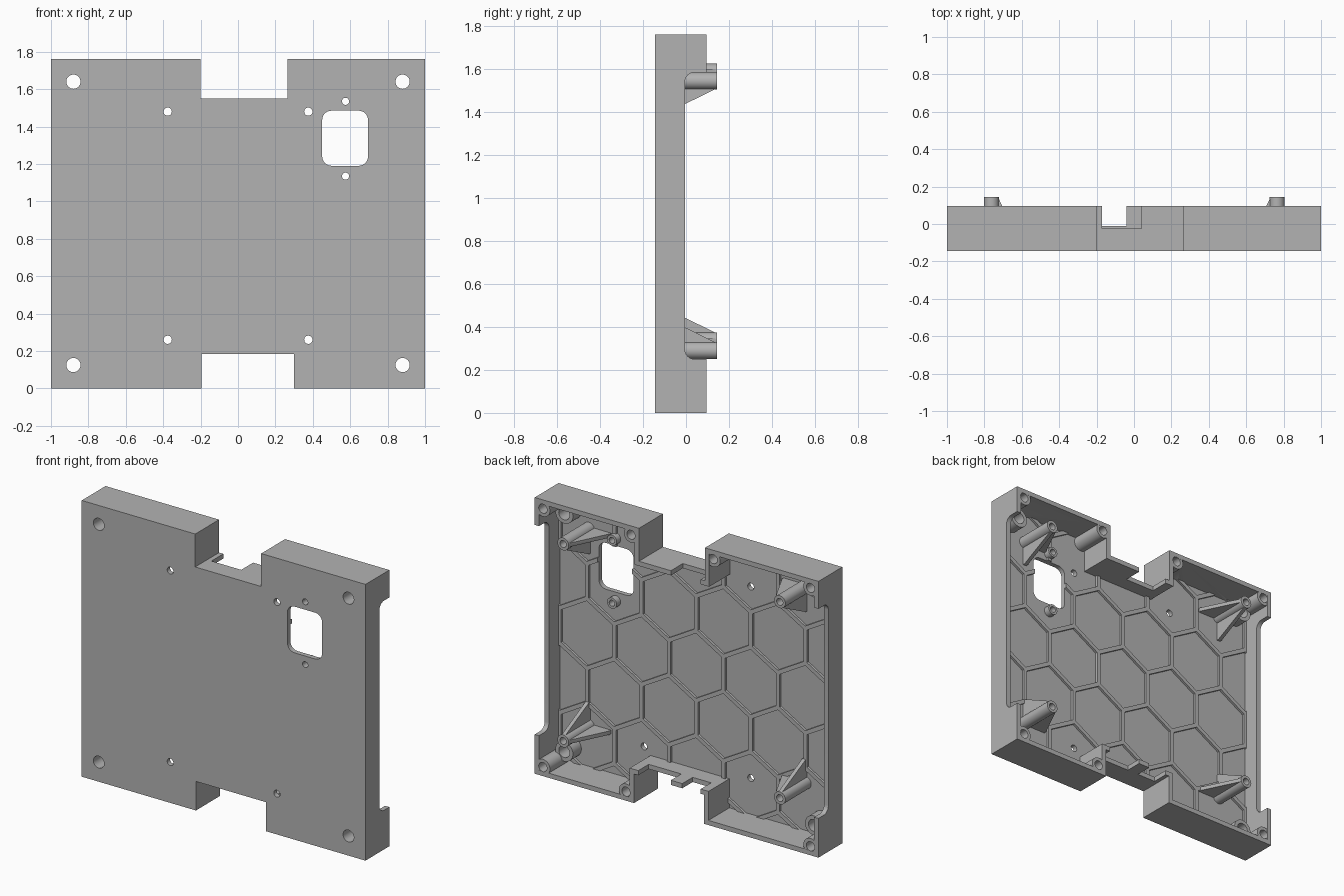
import bpy, bmesh, math
from mathutils import Vector

if "Cube" in bpy.data.objects:
    bpy.data.objects.remove(bpy.data.objects["Cube"])

# Single plastic colour
grey = bpy.data.materials.new("grey_plastic")
grey.use_nodes = True
grey.diffuse_color = (0.45, 0.45, 0.45, 1)
grey.node_tree.nodes["Principled BSDF"].inputs["Base Color"].default_value = (0.45, 0.45, 0.45, 1)

FRONT, POCKET, FLOOR, RIM, TIP = -0.145, -0.115, -0.10, 0.095, 0.145
WALL, HEIGHT = 0.03, 1.76


def prisms(name, profiles, lo, hi, axis="y"):
    """Extrude closed profiles along y (points x,z) or along x (points y,z)."""
    bm = bmesh.new()
    for pts in profiles:
        place = (lambda p, t: (p[0], t, p[1])) if axis == "y" else (lambda p, t: (t, p[0], p[1]))
        a = [bm.verts.new(place(p, lo)) for p in pts]
        b = [bm.verts.new(place(p, hi)) for p in pts]
        bm.faces.new(a)
        bm.faces.new(b[::-1])
        for i in range(len(pts)):
            j = (i + 1) % len(pts)
            bm.faces.new((a[j], a[i], b[i], b[j]))
    bmesh.ops.recalc_face_normals(bm, faces=bm.faces)
    mesh = bpy.data.meshes.new(name)
    bm.to_mesh(mesh)
    bm.free()
    mesh.materials.append(grey)
    obj = bpy.data.objects.new(name, mesh)
    bpy.context.collection.objects.link(obj)
    return obj


def combine(target, other, operation):
    """Apply a boolean and discard the helper."""
    other.hide_render = True
    mod = target.modifiers.new("bool", "BOOLEAN")
    mod.operation, mod.solver, mod.object = operation, "EXACT", other
    bpy.context.view_layer.objects.active = target
    bpy.ops.object.modifier_apply(modifier=mod.name)
    bpy.data.objects.remove(other)


def ngon(x, z, r, n=32, turn=0.0):
    return [(x + r * math.cos(turn + math.tau * i / n), z + r * math.sin(turn + math.tau * i / n))
            for i in range(n)]


def rounded(a0, a1, z0, z1, r, n=6):
    pts = []
    corners = [(a1 - r, z1 - r), (a0 + r, z1 - r), (a0 + r, z0 + r), (a1 - r, z0 + r)]
    for q, (a, z) in enumerate(corners):
        for i in range(n + 1):
            t = math.pi / 2 * (q + i / n)
            pts.append((a + r * math.cos(t), z + r * math.sin(t)))
    return pts


def box(x0, x1, z0, z1):
    return [(x0, z0), (x1, z0), (x1, z1), (x0, z1)]


def outline(d):
    """Notched panel outline, inset by d."""
    s, t = 1 - d, HEIGHT - d
    return [(-s, d), (-0.195 - d, d), (-0.195 - d, 0.185 + d), (0.3 + d, 0.185 + d), (0.3 + d, d),
            (s, d), (s, t), (0.265 + d, t), (0.265 + d, 1.55 - d), (-0.2 - d, 1.55 - d),
            (-0.2 - d, t), (-s, t)]


# Tray with rim walls
tray = prisms("panel_tray", [outline(0)], FRONT, RIM)
combine(tray, prisms("cavity", [outline(WALL)], POCKET, 0.3), "DIFFERENCE")

# Honeycomb stiffening ribs on the floor
pitch = 0.385
hexes = []
for row in range(-3, 4):
    for col in range(-3, 4):
        x = (col + 0.5 * (row % 2)) * pitch
        z = HEIGHT / 2 + row * pitch * math.sqrt(3) / 2
        hexes.append(ngon(x, z, (pitch - 0.026) / math.sqrt(3), 6, math.pi / 6))
ribs = prisms("honeycomb", [outline(0.02)], POCKET - 0.01, FLOOR)
combine(ribs, prisms("hex_cells", hexes, -0.2, 0), "DIFFERENCE")
combine(tray, ribs, "UNION")

# Low side walls and cable cut-outs in the notch walls
side = [rounded(-0.005, 0.4, 0.25, 1.585, 0.045)]
for x0, x1 in ((-1.1, -0.965), (0.965, 1.1)):
    combine(tray, prisms("side_opening", side, x0, x1, "x"), "DIFFERENCE")
combine(tray, prisms("top_gap", [box(-0.17, 0.04, 1.5, 1.6)], -0.025, 0.3), "DIFFERENCE")
combine(tray, prisms("bottom_gaps", [box(-0.17, -0.04, 0.16, 0.235), box(0.04, 0.27, 0.16, 0.235)],
                     -0.01, 0.3), "DIFFERENCE")

# Bosses: rim screws, front screw tubes, window screw rings
rim_screws = [(sx * 0.943, z) for sx in (-1, 1) for z in (0.057, 1.703)]
rim_screws += [(0.322, 1.703), (-0.257, 1.703), (0.357, 0.057)]
front_screws = [(sx * 0.88, z) for sx in (-1, 1) for z in (0.125, 1.64)]
window_screws = [(0.575, 1.135), (0.575, 1.535)]
for spots, r, top in ((rim_screws, 0.05, RIM - 0.001), (front_screws, 0.062, -0.03),
                      (window_screws, 0.034, -0.075)):
    for x, z in spots:
        combine(tray, prisms("boss", [ngon(x, z, r)], -0.13, top), "UNION")

# Standoffs with two triangular gussets each
standoffs = [(-0.762, 1.585), (0.765, 1.545), (-0.762, 0.335), (0.765, 0.29)]
reach, half = 0.155, 0.012
for x, z in standoffs:
    combine(tray, prisms("standoff", [ngon(x, z, 0.04)], -0.13, TIP), "UNION")
    dz = 1 if z < HEIGHT / 2 else -1
    dx = 1 if x < 0 else -1
    fin = [(-0.13, 0.03), (-0.13, reach), (FLOOR, reach), (TIP - 0.002, 0.035), (TIP - 0.002, 0.03)]
    upright = [(y, z + dz * d) for y, d in fin]
    combine(tray, prisms("gusset", [upright], x - half, x + half, "x"), "UNION")
    # The sideways fin is the same profile turned a quarter
    level = prisms("gusset", [fin], -half, half, "x")
    for v in level.data.vertices:
        v.co = Vector((x + dx * v.co.z, v.co.y, z + v.co.x))
    if dx > 0:
        level.data.flip_normals()
    bm = bmesh.new()
    bm.from_mesh(level.data)
    bmesh.ops.recalc_face_normals(bm, faces=bm.faces)
    bm.to_mesh(level.data)
    bm.free()
    combine(tray, level, "UNION")

# Through holes, window and blind screw holes
floor_holes = [(sx * 0.376, z) for sx in (-1, 1) for z in (0.26, 1.48)]
through = [ngon(x, z, 0.038) for x, z in front_screws]
through += [ngon(x, z, 0.022, 24) for x, z in floor_holes]
through += [ngon(x, z, 0.019, 24) for x, z in window_screws]
through.append(rounded(0.45, 0.695, 1.19, 1.485, 0.05))
combine(tray, prisms("through_holes", through, -0.3, 0.3), "DIFFERENCE")
blind = [ngon(x, z, 0.029, 24) for x, z in rim_screws]
blind += [ngon(x, z, 0.022, 24) for x, z in standoffs]
combine(tray, prisms("blind_holes", blind, -0.05, 0.3), "DIFFERENCE")

# Smooth round parts, keep edges sharp
bpy.ops.object.select_all(action="DESELECT")
tray.select_set(True)
bpy.context.view_layer.objects.active = tray
bpy.ops.object.shade_smooth_by_angle(angle=math.radians(30))
